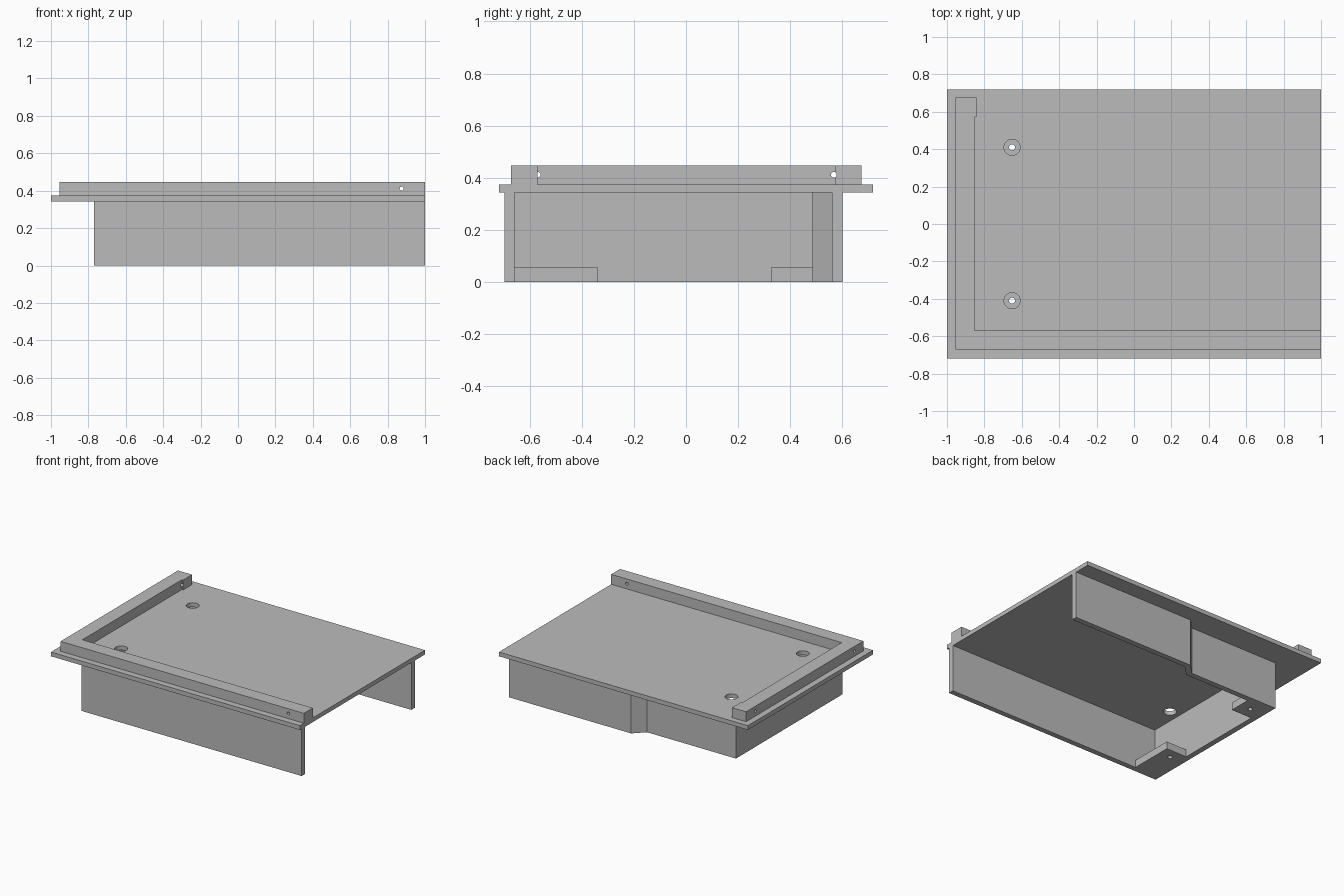
import bpy
import bmesh
from math import pi

cube = bpy.data.objects.get("Cube")
if cube:
    bpy.data.objects.remove(cube, do_unlink=True)

# Single grey material
grey = bpy.data.materials.new("plain grey")
grey.use_nodes = True
colour = (0.5, 0.5, 0.5, 1)
grey.diffuse_color = colour
grey.node_tree.nodes["Principled BSDF"].inputs["Base Color"].default_value = colour


def prism(name, outline, z0, z1):
    """Extrude a flat outline upward from z0 to z1."""
    bm = bmesh.new()
    face = bm.faces.new([bm.verts.new((x, y, z0)) for x, y in outline])
    top = bmesh.ops.extrude_face_region(bm, geom=[face])["geom"]
    bmesh.ops.translate(bm, vec=(0, 0, z1 - z0),
                        verts=[g for g in top if isinstance(g, bmesh.types.BMVert)])
    bmesh.ops.recalc_face_normals(bm, faces=bm.faces)
    mesh = bpy.data.meshes.new(name)
    bm.to_mesh(mesh)
    bm.free()
    mesh.materials.append(grey)
    obj = bpy.data.objects.new(name, mesh)
    bpy.context.collection.objects.link(obj)
    return obj


def box(name, x0, x1, y0, y1, z0, z1):
    return prism(name, [(x0, y0), (x1, y0), (x1, y1), (x0, y1)], z0, z1)


def drill(obj, centre, radius, depth, rotation=(0, 0, 0)):
    """Cut a round hole, then smooth only its curved wall."""
    bpy.ops.mesh.primitive_cylinder_add(vertices=32, radius=radius, depth=depth,
                                        location=centre, rotation=rotation)
    cutter = bpy.context.object
    cutter.hide_render = True
    cutter.data.materials.append(grey)
    mod = obj.modifiers.new("hole", "BOOLEAN")
    mod.operation = "DIFFERENCE"
    mod.solver = "EXACT"
    mod.object = cutter
    bpy.ops.object.select_all(action="DESELECT")
    bpy.context.view_layer.objects.active = obj
    obj.select_set(True)
    bpy.ops.object.modifier_apply(modifier=mod.name)
    bpy.data.objects.remove(cutter, do_unlink=True)
    bpy.ops.object.shade_smooth_by_angle(angle=0.5)


FLOOR, PLATE, RIM, TOP = 0, 0.343, 0.374, 0.446

# Top plate with two access holes
plate = box("top_plate", -1, 1, -0.718, 0.718, PLATE, RIM)
for y in (-0.41, 0.41):
    drill(plate, (-0.652, y, PLATE), 0.043, 0.2)

# Raised L-shaped rim, slightly wider at its back end
rim = prism("raised_rim", [
    (-0.955, -0.672), (1, -0.672), (1, -0.57), (-0.852, -0.57),
    (-0.852, 0.572), (-0.842, 0.572), (-0.842, 0.675), (-0.955, 0.675)], RIM, TOP)
drill(rim, (0.875, -0.62, 0.411), 0.011, 0.3, (pi / 2, 0, 0))
for y in (-0.57, 0.568):
    drill(rim, (-0.91, y, 0.411), 0.011, 0.15, (0, pi / 2, 0))

# Skirt walls, open at the left end, with an angled jog in the back wall
prism("skirt_walls", [
    (1, -0.697), (1, -0.658), (-0.73, -0.658), (-0.73, 0.486),
    (-0.04, 0.486), (0.035, 0.561), (1, 0.561), (1, 0.601),
    (0.02, 0.601), (-0.055, 0.526), (-0.77, 0.526), (-0.77, -0.697)], FLOOR, PLATE)

# Mounting tabs in the two inner corners, each with a screw hole
for name, y0, y1, hole in (("front_tab", -0.658, -0.338, -0.41),
                           ("back_tab", 0.326, 0.486, 0.41)):
    tab = box(name, -0.73, -0.565, y0, y1, FLOOR, 0.054)
    drill(tab, (-0.652, hole, 0.02), 0.016, 0.2)
